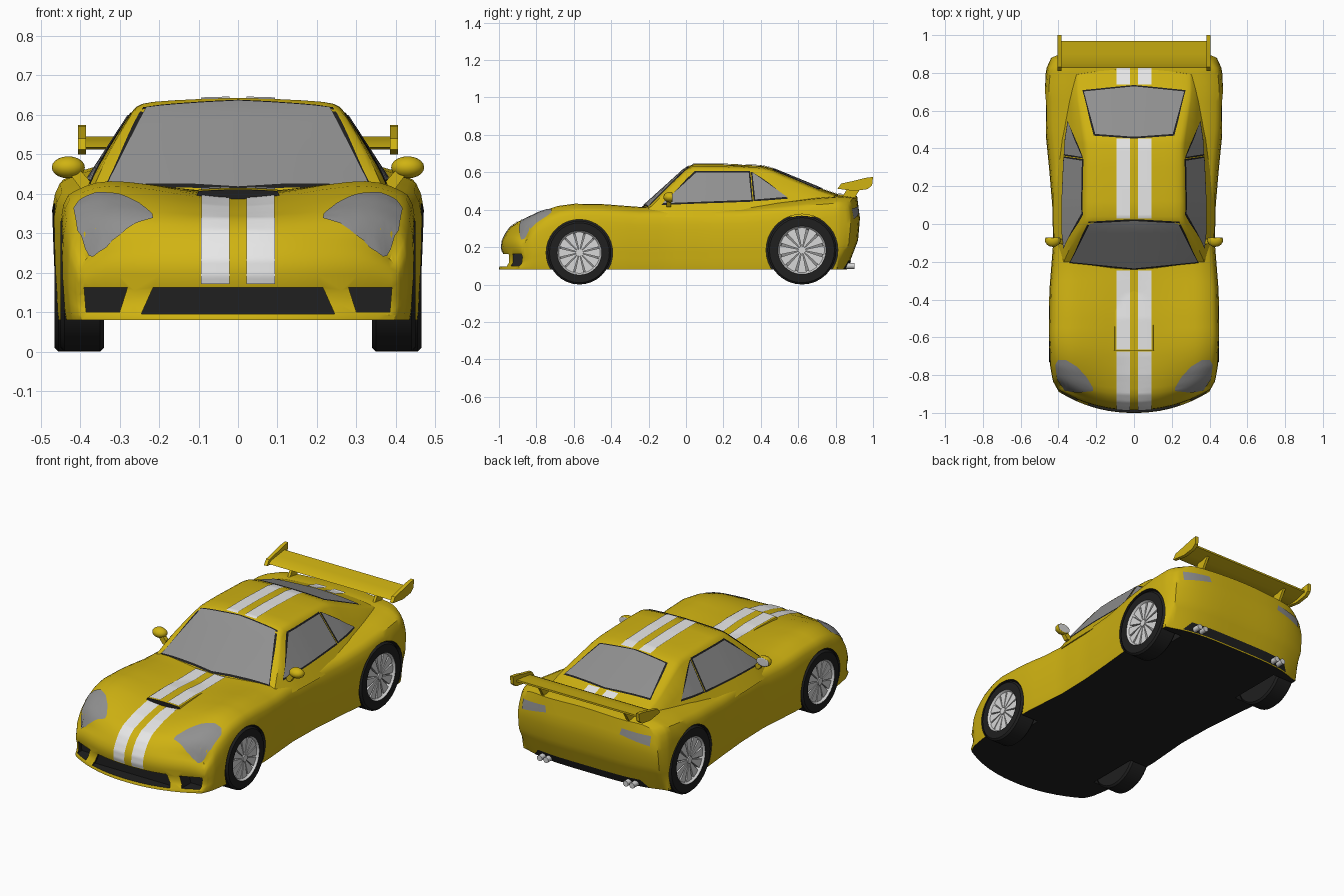
import bpy, bmesh, math
from mathutils import Vector, Matrix
from mathutils.bvhtree import BVHTree

if "Cube" in bpy.data.objects:
    bpy.data.objects.remove(bpy.data.objects["Cube"])


def material(name, r, g, b):
    m = bpy.data.materials.new(name)
    m.diffuse_color = (r, g, b, 1)
    m.use_nodes = True
    m.node_tree.nodes["Principled BSDF"].inputs["Base Color"].default_value = m.diffuse_color
    return m


YELLOW = material("yellow paint", 0.63, 0.45, 0.006)
BLACK = material("black rubber", 0.014, 0.014, 0.014)
GLASS = material("grey glass", 0.28, 0.28, 0.28)
WHITE = material("white stripe", 0.8, 0.8, 0.8)
SILVER = material("silver metal", 0.68, 0.68, 0.68)


def lerp(t, pts):
    if t <= pts[0][0]:
        return pts[0][1]
    for (a, p), (b, q) in zip(pts, pts[1:]):
        if t <= b:
            return p + (q - p) * (t - a) / (b - a)
    return pts[-1][1]


def finish(name, bm, mats, rule=None, recalc=True):
    if recalc:
        bmesh.ops.recalc_face_normals(bm, faces=bm.faces)
    bm.normal_update()
    if rule:
        for f in bm.faces:
            f.material_index = rule(f)
    me = bpy.data.meshes.new(name)
    bm.to_mesh(me)
    bm.free()
    ob = bpy.data.objects.new(name, me)
    bpy.context.collection.objects.link(ob)
    for m in mats:
        me.materials.append(m)
    return ob


hull_v, hull_f = [], []   # surfaces that plates are laid on


def shell(name, us, vs, ss, f, mats, rule=None):
    """Skin of a subdivided box, bent into shape by f(u, v, s)."""
    bm, seen, g = bmesh.new(), {}, (us, vs, ss)

    def vert(k):
        if k not in seen:
            seen[k] = bm.verts.new(f(*(g[a][k[a]] for a in range(3))))
        return seen[k]
    for a in range(3):
        b, c = (a + 1) % 3, (a + 2) % 3
        for end in (0, len(g[a]) - 1):
            for p in range(len(g[b]) - 1):
                for q in range(len(g[c]) - 1):
                    ring = []
                    for dp, dq in ((0, 0), (1, 0), (1, 1), (0, 1)):
                        k = [0, 0, 0]
                        k[a], k[b], k[c] = end, p + dp, q + dq
                        ring.append(vert(tuple(k)))
                    bm.faces.new(ring)
    bm.verts.index_update()
    base = len(hull_v)
    hull_v.extend(v.co.copy() for v in bm.verts)
    hull_f.extend([base + v.index for v in fc.verts] for fc in bm.faces)
    return finish(name, bm, mats, rule)


def prism(name, pts, axis, lo, hi, mats, rule=None):
    """Outline in the two other axes, extruded along axis."""
    bm, rings = bmesh.new(), []
    for h in (lo, hi):
        ring = []
        for p in pts:
            c = list(p)
            c.insert(axis, h)
            ring.append(bm.verts.new(c))
        bm.faces.new(ring)
        rings.append(ring)
    n = len(pts)
    for i in range(n):
        bm.faces.new((rings[0][i], rings[0][(i + 1) % n], rings[1][(i + 1) % n], rings[1][i]))
    return finish(name, bm, mats, rule)


def mirror_x(us):
    return [-u for u in reversed(us) if u] + us


# main body: nose, fenders, deck and tail
CENTRE = [(-.98, .27), (-.95, .305), (-.9, .335), (-.8, .365), (-.67, .388), (-.5, .4), (-.24, .408),
          (0, .415), (.4, .43), (.7, .48), (.85, .482), (.93, .472)]
FENDER = [(-.98, .27), (-.93, .32), (-.87, .358), (-.8, .39), (-.7, .42), (-.6, .432), (-.45, .43),
          (-.25, .415), (.3, .42), (.55, .445), (.7, .462), (.85, .472), (.93, .462)]
WIDTH = [(-.98, .405), (-.92, .43), (-.8, .445), (-.6, .453), (-.35, .448), (-.1, .428), (.1, .433),
         (.3, .45), (.5, .47), (.7, .475), (.85, .465), (.93, .44)]
NOSE = [(0, -.02), (.08, -.018), (.2, 0), (.4, .005), (.6, -.006), (.8, -.003), (1, .015)]
TAIL = [(0, -.07), (.2, -.04), (.4, -.01), (.7, 0), (1, -.015)]
TUCK = [(0, .975), (.08, .985), (.4, 1), (.6, 1), (.8, .992), (.92, .977), (1, .95)]


def body_map(u, v, s):
    a = abs(u)
    t = min(1, a / .75)
    c = lerp(v, CENTRE)
    top = c + (lerp(v, FENDER) - c) * t * t * (3 - 2 * t) - .035 * (max(0, a - .75) / .25) ** 2
    y = v + .11 * a ** 2.2 * max(0, (-v - .5) / .48) ** 1.5 - .05 * a ** 4 * max(0, (v - .75) / .18)
    y += lerp(s, NOSE) * max(0, (-v - .9) / .08) + lerp(s, TAIL) * max(0, (v - .83) / .1)
    return u * lerp(v, WIDTH) * lerp(s, TUCK), y, .08 + s * (top - .08)


body = shell("body", mirror_x([0, .1, .2, .35, .5, .65, .75, .83, .9, .96, 1]),
             [-.98, -.965, -.95, -.925, -.9, -.87, -.835] + [-.8 + .05 * i for i in range(33)] + [.83, .86, .9, .93],
             [0, .08, .2, .3, .4, .6, .7, .8, .92, 1], body_map, [YELLOW, BLACK],
             lambda f: int(f.normal.z < -.8 and f.calc_center_median().z < .09))

# cabin
ROOF = [(-.24, .408), (0, .625), (.04, .643), (.2, .643), (.4, .636), (.45, .625), (.73, .51), (.82, .48)]
BELT = [(-.24, .355), (-.1, .378), (.1, .385), (.45, .378), (.7, .355), (.82, .33)]
CROWN = [(0, 0), (.3, .002), (.6, .006), (.8, .01), (.9, .015), (.96, .023), (1, .035)]


def cabin_map(u, v, s):
    zt = lerp(v, ROOF)
    scale = max(.1, (zt - .4) / .243)
    edge = lerp(v, BELT)
    zs = .36 + s * (zt - .035 * scale - .36)
    z = .36 + s * (zt - lerp(abs(u), CROWN) * scale - .36)
    y = v + .04 * u * u * max(0, -v / .24) - .03 * u * u * max(0, (v - .45) / .37)
    return u * (edge - .65 * (zs - .43)), y, z


shell("cabin", mirror_x([0, .3, .6, .8, .9, .96, 1]),
      [-.24, -.18, -.12, -.06, 0, .02, .04, .12, .2, .3, .4, .43, .45, .5, .55, .61, .67, .73, .77, .82],
      [0, .3, .65, 1], cabin_map, [YELLOW])

# hood scoop with dark mouth
shell("hood_scoop", mirror_x([0, .5, .85, 1]), [-.67, -.6, -.5, -.4, -.32], [0, 1],
      lambda u, v, s: (u * (.12 - .02 * s), v, .36 + s * (lerp(v, [(-.67, .411), (-.5, .415), (-.32, .402)]) - .36
                       - .004 * u * u)), [YELLOW, BLACK], lambda f: int(f.calc_center_median().y < -.665))
tree = BVHTree.FromPolygons(hull_v, hull_f)

# wheel arches and bumper intakes cut into the body
FRONT, REAR = (-.57, .17, .395), (.62, .184, .41)     # y, radius, x of each axle


def circle(y, z, r, n=36):
    return [(y + r * math.cos(i * math.tau / n), z + r * math.sin(i * math.tau / n)) for i in range(n)]


cutters = [([(-.245, .096), (.245, .096), (.215, .163), (-.215, .163)], 1, -1.2, -.93)]
for sg in (-1, 1):
    cutters.append(([(sg * x, z) for x, z in ((.3, .1), (.385, .1), (.39, .163), (.28, .163))], 1, -1.2, -.85))
    for y, r, x in (FRONT, REAR):
        cutters.append((circle(y, r, r + .008), 0, *sorted((sg * .325, sg * .6))))
for pts, axis, lo, hi in cutters:
    cut = prism("cutter", pts, axis, lo, hi, [YELLOW, BLACK], lambda f: 1)
    cut.hide_render = True
    mod = body.modifiers.new("cut", 'BOOLEAN')
    mod.operation, mod.solver, mod.object = 'DIFFERENCE', 'EXACT', cut
    bpy.context.view_layer.objects.active = body
    bpy.ops.object.modifier_apply(modifier=mod.name)
    bpy.data.objects.remove(cut)

VIEWS = {"front": (lambda p: (p[0], -3, p[1]), (0, 1, 0)), "back": (lambda p: (p[0], 3, p[1]), (0, -1, 0)),
         "top": (lambda p: (p[0], p[1], 3), (0, 0, -1)), "right": (lambda p: (3, p[0], p[1]), (-1, 0, 0)),
         "left": (lambda p: (-3, p[0], p[1]), (1, 0, 0))}


def plate(name, A, B, view, mat, lift=.004, grow=0, n=12, m=8):
    """Thin sheet between edge lines A and B, laid onto the hull."""
    place, d = VIEWS[view]
    d, mid = Vector(d), sum((Vector(p) for p in A + B), Vector((0, 0))) / (len(A) + len(B))
    bm, rows = bmesh.new(), []
    for i in range(n + 1):
        t = i / n * (len(A) - 1)
        k = min(int(t), len(A) - 2)
        a, b = (Vector(L[k]).lerp(Vector(L[k + 1]), t - k) for L in (A, B))
        row = []
        for j in range(m + 1):
            p = a.lerp(b, j / m)
            p += Vector([math.copysign(min(grow, abs(c) * .2), c) for c in p - mid])
            co, no, _, _ = tree.ray_cast(Vector(place(p)), d)
            if co is None:
                co, no, _, _ = tree.find_nearest(Vector(place(p)) + d * 2.1)
            row.append(bm.verts.new(co + (no if no.dot(d) < 0 else -no) * lift))
        rows.append(row)
    for r, q in zip(rows, rows[1:]):
        for j in range(m):
            bm.faces.new((r[j], q[j], q[j + 1], r[j + 1]))
    bm.normal_update()
    if sum(f.normal.dot(d) for f in bm.faces) > 0:
        bmesh.ops.reverse_faces(bm, faces=bm.faces)
    return finish(name, bm, [mat], recalc=False)


def window(name, A, B, view):
    plate(name + "_seal", A, B, view, BLACK, .002, .008)
    plate(name, A, B, view, GLASS, .005)


# windows
window("windshield", [(-.335, -.198), (0, -.232), (.335, -.198)], [(-.232, .005), (0, .018), (.232, .005)], "top")
window("rear_window", [(-.205, .475), (0, .46), (.205, .475)], [(-.265, .7), (0, .727), (.265, .7)], "top")
for side in ("left", "right"):
    window("door_window_" + side, [(-.125, .432), (.35, .45)], [(.055, .597), (.335, .597)], side)
    window("quarter_window_" + side, [(.37, .452), (.54, .466)], [(.355, .594), (.365, .59)], side)

# lamps and racing stripes
for sg, side in ((-1, "left"), (1, "right")):
    fx = lambda pts: [(sg * x, y) for x, y in pts]
    plate("headlight_" + side, fx([(.215, -.882), (.3, -.89), (.365, -.88), (.405, -.82), (.415, -.745)]),
          fx([(.217, -.865), (.25, -.81), (.3, -.755), (.36, -.718), (.4, -.718)]), "top", GLASS, n=16)
    plate("tail_light_" + side, fx([(.23, .385), (.40, .35)]), fx([(.24, .42), (.40, .405)]), "back", GLASS)
    for part, y0, y1 in (("nose", -.955, -.675), ("hood", -.665, -.245), ("roof", .03, .45), ("deck", .738, .83)):
        plate(f"stripe_{part}_{side}", fx([(.022, y0), (.022, y1)]), fx([(.093, y0), (.093, y1)]), "top", WHITE,
              n=40, m=4)
    plate("stripe_bumper_" + side, fx([(.022, .172), (.022, .3)]), fx([(.093, .172), (.093, .3)]), "front", WHITE,
          n=20, m=4)
plate("rear_diffuser", [(-.36, .085), (.36, .085)], [(-.32, .13), (.32, .13)], "back", BLACK)


# wheels: turned tyre plus fan of spokes
def wheel(name, sg, y, R, x):
    rim, n = R * .7, 32
    prof = [(-.055, 0), (-.055, R - .01), (-.045, R), (.045, R), (.055, R - .01), (.055, rim), (.042, rim - .01),
            (.03, rim - .015), (.03, 0)]
    bm = bmesh.new()
    vs = [bm.verts.new((px, 0, pr)) for px, pr in prof]
    es = [bm.edges.new(e) for e in zip(vs, vs[1:])]
    bmesh.ops.spin(bm, geom=vs + es, axis=(1, 0, 0), cent=(0, 0, 0), angle=math.tau, steps=n)
    bmesh.ops.remove_doubles(bm, verts=bm.verts, dist=.0005)

    def rule(f):
        c = f.calc_center_median()
        r = max(math.hypot(v.co.y, v.co.z) for v in f.verts)
        return 0 if c.x < .029 or r > rim + .002 else (2 if c.x < .031 else 1)
    parts = [finish(name, bm, [BLACK, SILVER, GLASS], rule)]
    for i in range(12):
        a = i * math.tau / 12
        pts = [(.015, -.003), (rim - .008, -.025), (rim - .008, .025), (.015, .003)]
        pts = [(p * math.cos(a) - q * math.sin(a), p * math.sin(a) + q * math.cos(a)) for p, q in pts]
        parts.append(prism(name + "_spoke", pts, 0, .028, .044, [SILVER]))
    parts.append(prism(name + "_hub", circle(0, 0, .02, 12), 0, .028, .05, [SILVER]))
    for ob in parts:
        ob.matrix_world = Matrix.Translation((sg * x, y, R)) @ Matrix.Rotation(0 if sg > 0 else math.pi, 4, 'Z')


for sg, side in ((-1, "left"), (1, "right")):
    wheel("front_wheel_" + side, sg, *FRONT)
    wheel("rear_wheel_" + side, sg, *REAR)
    # wing end plates and struts
    prism("wing_end_" + side, [(.81, .512), (.83, .54), (.9, .555), (.96, .57), (1, .575), (.995, .53), (.97, .51),
                               (.9, .5)], 0, *sorted((sg * .385, sg * .405)), [YELLOW])
    prism("wing_strut_" + side, [(.83, .46), (.9, .46), (.94, .525), (.87, .525)], 0,
          *sorted((sg * .26, sg * .275)), [YELLOW])
    # twin exhaust tips
    for dx in (-.02, .02):
        prism("exhaust_" + side, circle(sg * .27 + dx, .1, .016, 12), 1, .74, .9, [SILVER])
    # door mirror with silver back
    bm = bmesh.new()
    bmesh.ops.create_uvsphere(bm, u_segments=16, v_segments=10, radius=1)
    for v in bm.verts:
        v.co.y = min(v.co.y, .35)
        v.co = Vector((sg * .43 + v.co.x * .042, -.085 + v.co.y * .036, .467 + v.co.z * .028))
    finish("mirror_" + side, bm, [YELLOW, SILVER], lambda f: int(f.normal.y > .9))
    prism("mirror_stalk_" + side, [(sg * .36, .415), (sg * .4, .415), (sg * .43, .455), (sg * .4, .46)], 1, -.105, -.08,
          [YELLOW])

# rear wing blade
prism("wing_blade", [(.825, .518), (.85, .53), (.9, .537), (.968, .545), (.968, .535), (.9, .517), (.85, .512)], 0,
      -.39, .39, [YELLOW])

bpy.ops.object.select_all(action='SELECT')
bpy.ops.object.shade_smooth_by_angle(angle=math.radians(35))
